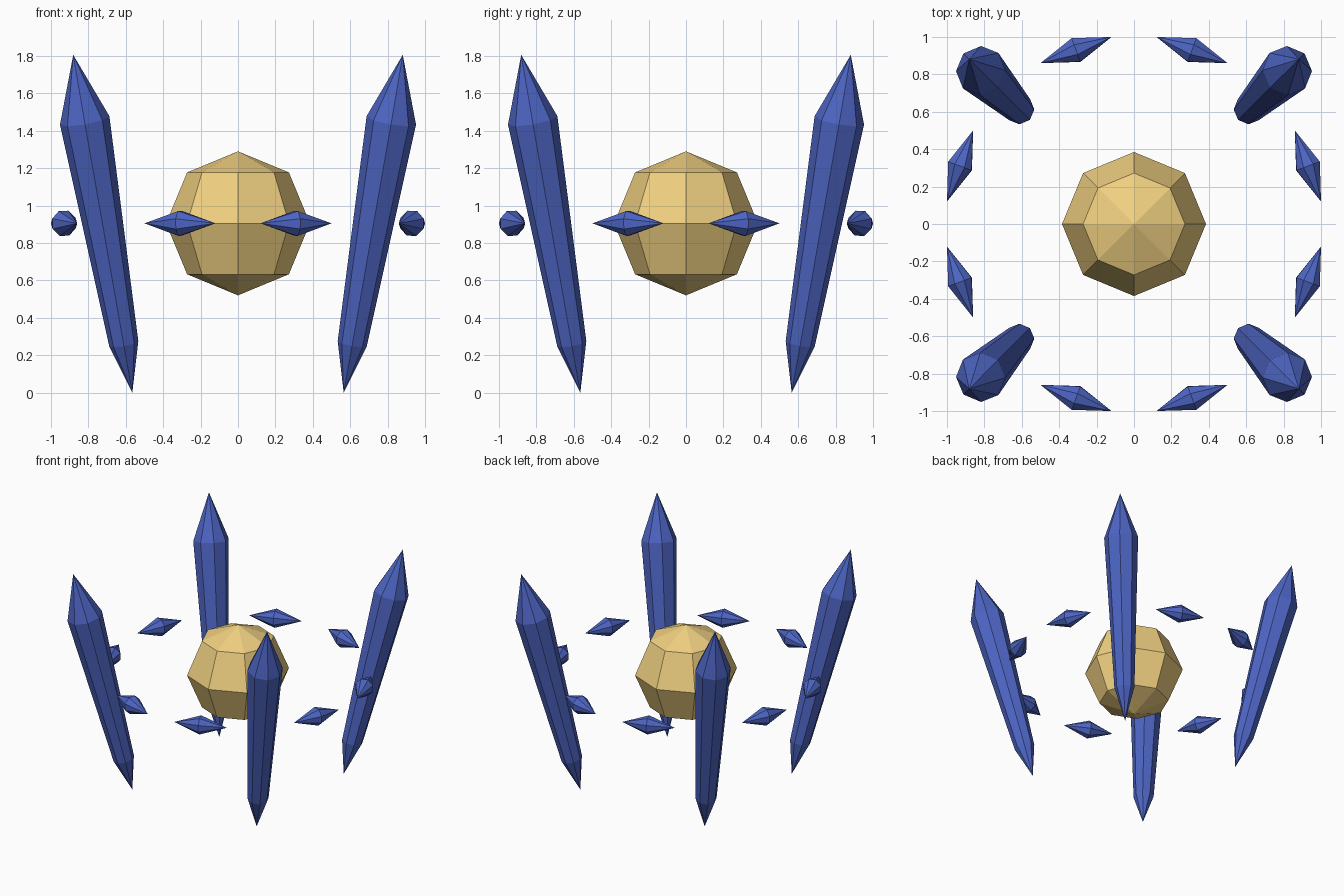
import bpy, bmesh, math
from mathutils import Vector

if "Cube" in bpy.data.objects:
    bpy.data.objects.remove(bpy.data.objects["Cube"])

def material(name, col):
    m = bpy.data.materials.new(name)
    m.diffuse_color = (*col, 1)
    m.use_nodes = True
    m.node_tree.nodes["Principled BSDF"].inputs["Base Color"].default_value = m.diffuse_color
    return m

BLUE = material("crystal_blue", (0.075, 0.13, 0.55))
GOLD = material("core_gold", (0.87, 0.63, 0.22))

def crystal(name, start, end, rings, sides=8, roll=0.0):
    """Pointed prism from start to end; rings = (fraction along axis, radius)."""
    start, end = Vector(start), Vector(end)
    axis = end - start
    rot = Vector((0, 0, 1)).rotation_difference(axis)
    bm = bmesh.new()
    loops = []
    for t, r in rings:
        loops.append([bm.verts.new(start + axis * t + rot @ Vector((
            r * math.cos(roll + math.tau * i / sides),
            r * math.sin(roll + math.tau * i / sides), 0))) for i in range(sides)])
    a, b = bm.verts.new(start), bm.verts.new(end)
    for i in range(sides):
        j = (i + 1) % sides
        bm.faces.new((a, loops[0][j], loops[0][i]))
        bm.faces.new((b, loops[-1][i], loops[-1][j]))
        for lo, hi in zip(loops, loops[1:]):
            bm.faces.new((lo[i], lo[j], hi[j], hi[i]))
    bmesh.ops.recalc_face_normals(bm, faces=bm.faces)
    me = bpy.data.meshes.new(name)
    bm.to_mesh(me)
    bm.free()
    ob = bpy.data.objects.new(name, me)
    me.materials.append(BLUE)
    bpy.context.collection.objects.link(ob)

# Central faceted core
bpy.ops.mesh.primitive_uv_sphere_add(segments=8, ring_count=4, radius=0.385, location=(0, 0, 0.905))
core = bpy.context.object
core.name = "core"
core.data.materials.append(GOLD)

for sx in (-1, 1):
    for sy in (-1, 1):
        # Tall leaning corner crystals
        crystal("tall_crystal", (0.565 * sx, 0.565 * sy, 0.0), (0.881 * sx, 0.881 * sy, 1.806),
                [(0.145, 0.079), (0.806, 0.134)])
        # Small floating shards, two per side
        p, q = (0.12, 1.0), (0.50, 0.86)
        crystal("small_shard", (p[0] * sx, p[1] * sy, 0.905), (q[0] * sx, q[1] * sy, 0.905), [(0.5, 0.072)])
        crystal("small_shard", (p[1] * sx, p[0] * sy, 0.905), (q[1] * sx, q[0] * sy, 0.905), [(0.5, 0.072)])
